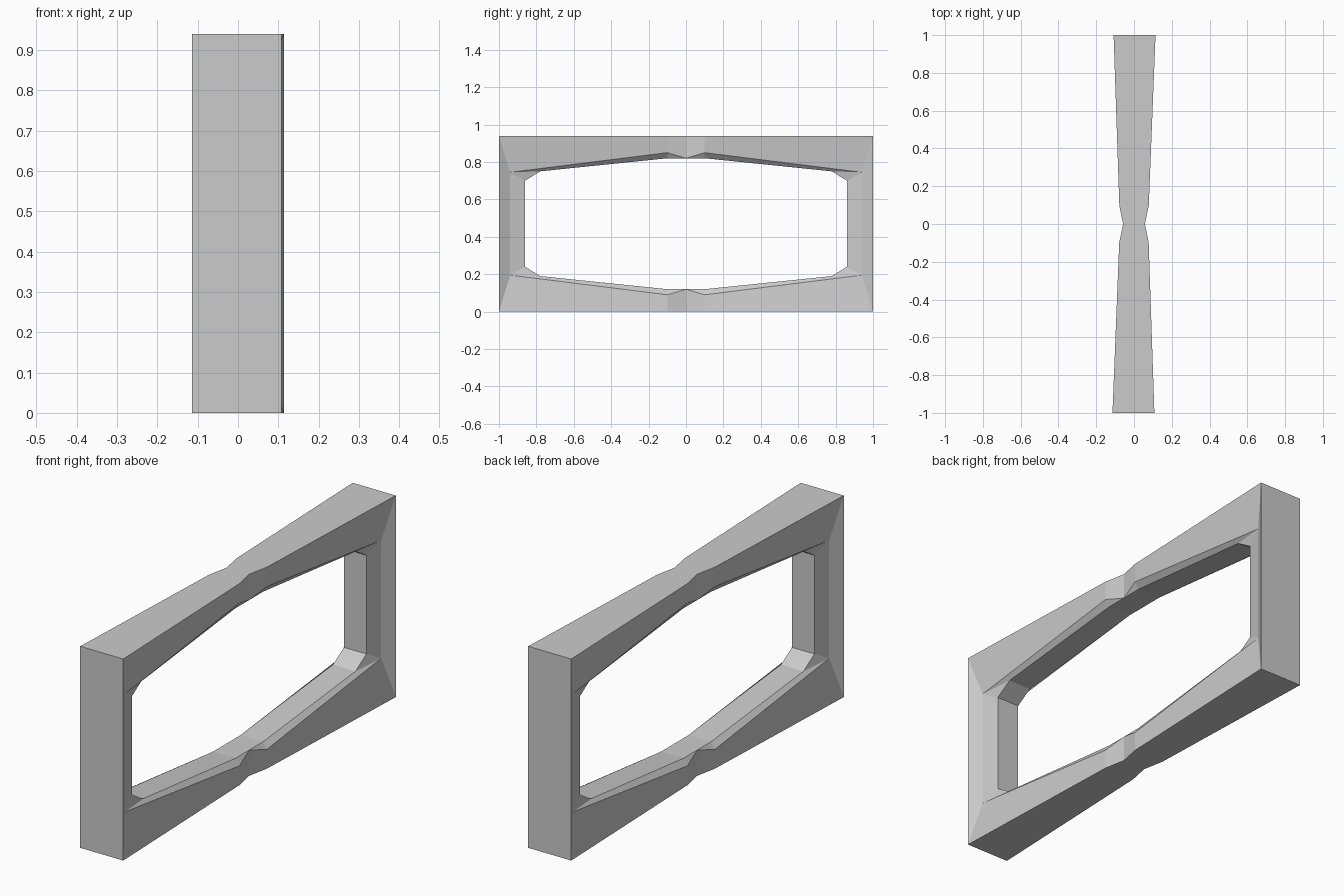
import bpy, bmesh
from mathutils import Matrix

if "Cube" in bpy.data.objects:
    bpy.data.objects.remove(bpy.data.objects["Cube"])

H = 0.47                              # half height of the frame
WIDE, MID, THIN = 0.111, 0.078, 0.058  # half thicknesses: ends, crease, opening

# One eighth of the frame, z measured from mid height
P = {
    # outer rim
    "end_mid": (WIDE, 1, 0), "corner": (WIDE, 1, H),
    "waist": (MID, 0.1, H), "neck": (THIN, 0, H),
    # crease on the face
    "crease_mid": (MID, 0.94, 0), "crease_corner": (MID, 0.94, 0.275),
    "crease_waist": (MID, 0.1, 0.38),
    # opening
    "jamb_mid": (THIN, 0.86, 0), "jamb_top": (THIN, 0.86, 0.23),
    "bar_end": (THIN, 0.78, 0.28), "bar_waist": (THIN, 0.1, 0.35),
    "bar_mid": (THIN, 0, 0.35),
}
FACES = [
    "end_mid corner crease_corner crease_mid",
    "corner waist crease_waist crease_corner",
    "waist neck bar_mid crease_waist",
    "crease_waist bar_mid bar_waist",
    "crease_corner crease_waist bar_waist bar_end",
    "crease_corner bar_end jamb_top",
    "crease_mid crease_corner jamb_top jamb_mid",
]
OUTER = "end_mid corner waist neck".split()
INNER = "jamb_mid jamb_top bar_end bar_waist bar_mid".split()

bm = bmesh.new()
v = {k: bm.verts.new(c) for k, c in P.items()}
for f in FACES:
    bm.faces.new([v[k] for k in f.split()])

# Outer rim and opening walls run in to the centre plane
for path in (OUTER, INNER):
    centre = [bm.verts.new((0, *P[k][1:])) for k in path]
    for i in range(len(path) - 1):
        bm.faces.new((v[path[i]], v[path[i + 1]], centre[i + 1], centre[i]))

# Mirror the eighth in all three directions
for axis in range(3):
    copy = bmesh.ops.duplicate(bm, geom=bm.verts[:] + bm.edges[:] + bm.faces[:])
    flip = Matrix.Scale(-1, 4, [float(axis == i) for i in range(3)])
    verts = [g for g in copy["geom"] if isinstance(g, bmesh.types.BMVert)]
    bmesh.ops.transform(bm, matrix=flip, verts=verts)
    bmesh.ops.remove_doubles(bm, verts=bm.verts[:], dist=1e-4)

# Slight skew along the length, then stand on the ground
for vert in bm.verts:
    vert.co.x += 0.003 * vert.co.y
    vert.co.z += H
bmesh.ops.dissolve_limit(bm, angle_limit=0.001, verts=bm.verts[:], edges=bm.edges[:])
bmesh.ops.recalc_face_normals(bm, faces=bm.faces[:])

mesh = bpy.data.meshes.new("frame")
bm.to_mesh(mesh)
bm.free()
bpy.context.collection.objects.link(bpy.data.objects.new("frame", mesh))
